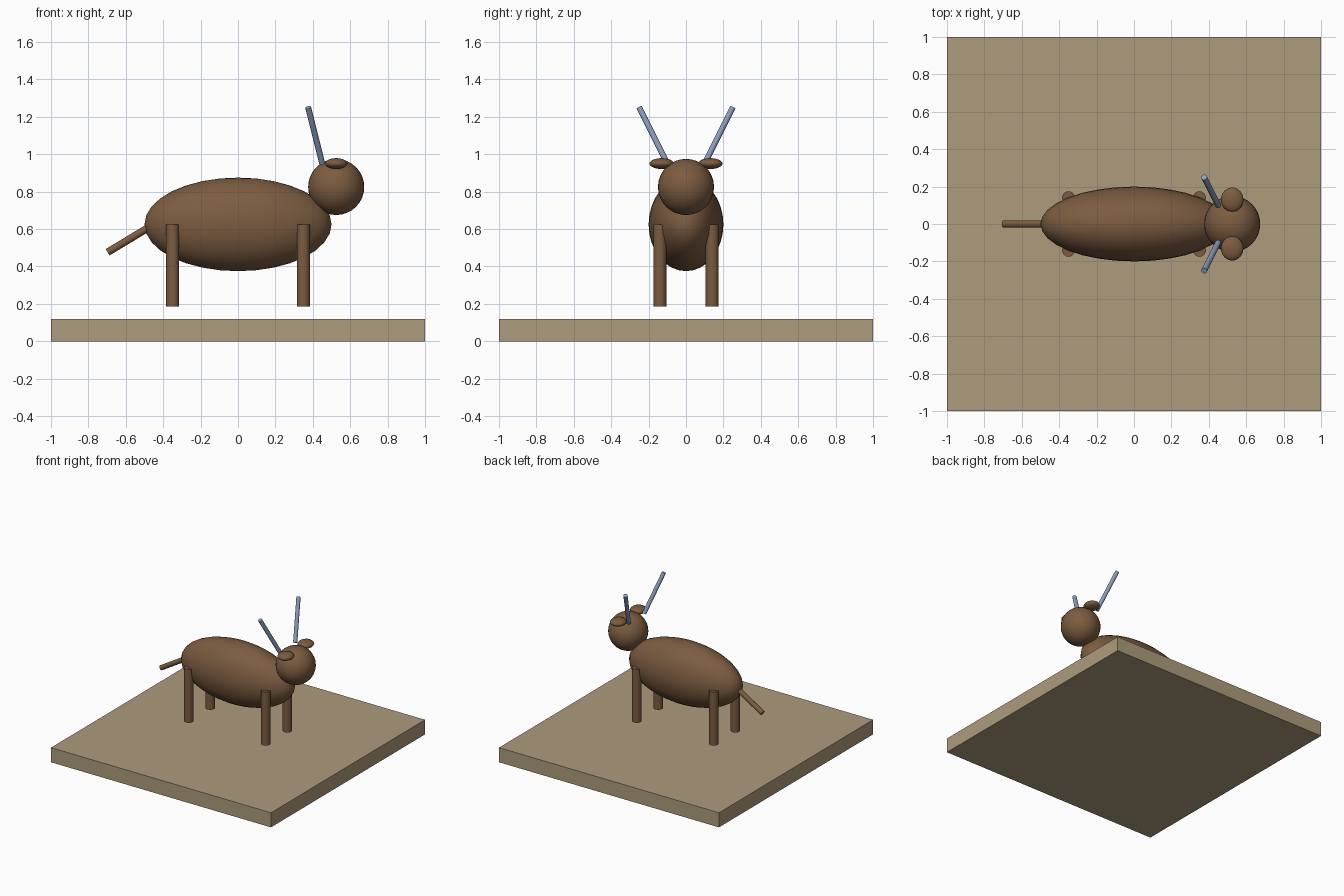
import bpy, math
from mathutils import Vector

if "Cube" in bpy.data.objects:
    bpy.data.objects.remove(bpy.data.objects["Cube"])


def material(name, rgb):
    m = bpy.data.materials.new(name)
    m.diffuse_color = (*rgb, 1)
    m.use_nodes = True
    m.node_tree.nodes["Principled BSDF"].inputs["Base Color"].default_value = m.diffuse_color
    return m


brown = material("brown hide", (0.2, 0.107, 0.052))
tan = material("tan base", (0.42, 0.33, 0.205))
blue = material("blue grey horn", (0.25, 0.34, 0.51))


def finish(name, mat, smooth=True):
    ob = bpy.context.object
    ob.name = name
    ob.data.materials.append(mat)
    if smooth:
        bpy.ops.object.shade_smooth_by_angle(angle=math.radians(40))
    return ob


def ellipsoid(name, centre, radii, mat):
    bpy.ops.mesh.primitive_uv_sphere_add(segments=32, ring_count=16, radius=1, location=centre)
    bpy.context.object.scale = radii
    bpy.ops.object.transform_apply(location=False, rotation=False, scale=True)
    return finish(name, mat)


def rod(name, a, b, radius, mat):
    a, b = Vector(a), Vector(b)
    d = b - a
    bpy.ops.mesh.primitive_cylinder_add(vertices=16, radius=radius, depth=d.length,
                                        location=(a + b) / 2,
                                        rotation=d.to_track_quat('Z', 'Y').to_euler())
    return finish(name, mat)


# Square base slab
bpy.ops.mesh.primitive_cube_add(size=1, location=(0, 0, 0.06))
bpy.context.object.scale = (2, 2, 0.12)
bpy.ops.object.transform_apply(location=False, rotation=False, scale=True)
finish("base", tan, smooth=False)

# Body, head and tail
ellipsoid("body", (0, 0, 0.625), (0.5, 0.2, 0.25), brown)
ellipsoid("head", (0.525, 0, 0.825), (0.15, 0.15, 0.15), brown)
rod("tail", (-0.45, 0, 0.625), (-0.697, 0, 0.476), 0.02, brown)

# Paired legs, ears and horns
for s, side in ((-1, "right"), (1, "left")):
    for x, end in ((0.35, "front"), (-0.35, "hind")):
        rod(f"{end}_leg_{side}", (x, s * 0.14, 0.185), (x, s * 0.14, 0.625), 0.035, brown)
    ellipsoid(f"ear_{side}", (0.525, s * 0.13, 0.95), (0.06, 0.065, 0.029), brown)
    rod(f"horn_{side}", (0.45, s * 0.1, 0.95), (0.375, s * 0.25, 1.25), 0.016, blue)
